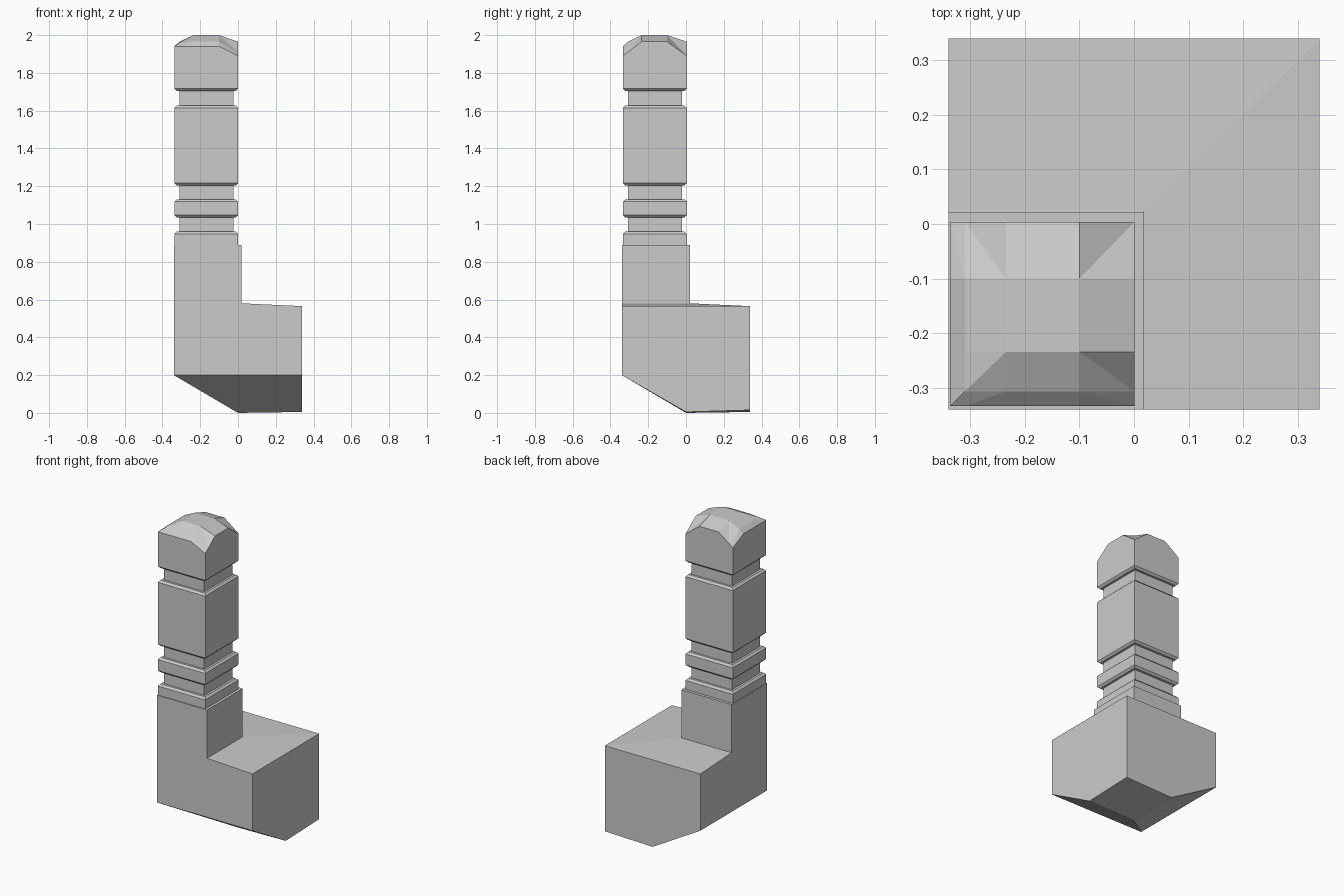
import bpy, bmesh

if "Cube" in bpy.data.objects:
    bpy.data.objects.remove(bpy.data.objects["Cube"])

CX, CY = -0.168, -0.165      # post axis


def finish(bm, name):
    bmesh.ops.recalc_face_normals(bm, faces=bm.faces)
    me = bpy.data.meshes.new(name)
    bm.to_mesh(me)
    bm.free()
    ob = bpy.data.objects.new(name, me)
    bpy.context.collection.objects.link(ob)
    return ob


def stack(name, rings):
    """Square post section from (half width, z) rings."""
    bm = bmesh.new()
    loops = [[bm.verts.new((CX + sx * h, CY + sy * h, z))
              for sx, sy in ((-1, -1), (1, -1), (1, 1), (-1, 1))] for h, z in rings]
    for lo, hi in zip(loops, loops[1:]):
        for i in range(4):
            j = (i + 1) % 4
            bm.faces.new((lo[i], lo[j], hi[j], hi[i]))
    bm.faces.new(loops[0])
    bm.faces.new(loops[-1])
    return finish(bm, name)


# Corner plinth: wedge-cut underside, sloped top, square pedestal on one corner
P = {
    "a": (-.34, -.34, .2), "b": (.34, -.34, .2), "c": (.34, 0, .005),
    "d": (.34, .34, .015), "e": (0, .34, .005), "f": (-.34, .34, .2), "g": (0, 0, 0),
    "h": (.34, -.34, .565), "i": (.34, .34, .565), "j": (-.34, .34, .565),
    "k": (.018, -.34, .58), "l": (.018, .022, .58), "m": (-.34, .022, .58),
    "K": (.018, -.34, .89), "L": (.018, .022, .89), "M": (-.34, .022, .89),
    "N": (-.34, -.34, .89),
}
bm = bmesh.new()
v = {k: bm.verts.new(p) for k, p in P.items()}
for f in ("abhkKN", "bcdih", "defji", "faNMmj", "abcg", "agef", "gcde",
          "khil", "lijm", "klLK", "lmML", "NKLM"):
    bm.faces.new([v[c] for c in f])
finish(bm, "corner_plinth")

# Turned-style square post: wide blocks with chamfers, narrow necks between
W, N, B = 0.169, 0.143, 0.012
stack("foot_block", [(W, .885), (W, .96 - B), (W - B, .96)])
for name, z0, z1 in (("ring_block", 1.035, 1.13), ("shaft_block", 1.205, 1.627)):
    stack(name, [(W - B, z0), (W, z0 + B), (W, z1 - B), (W - B, z1)])
for n, (z0, z1) in enumerate(((.95, 1.045), (1.12, 1.215), (1.617, 1.715))):
    stack(f"neck_{n + 1}", [(N, z0), (N, z1)])

# Faceted head: uneven height grid on top, walls dropped from its border
xs = (CX - W, -.31, -.235, -.1, CX + W)
ys = (CY - W, -.307, -.235, -.1, CY + W)
H = ((1.94, 1.94, 1.94, 1.94, 1.89),
     (1.94, 1.96, 1.965, 1.965, 1.91),
     (1.94, 1.965, 2.0, 2.0, 1.965),
     (1.94, 1.965, 2.0, 2.0, 1.965),
     (1.89, 1.91, 1.965, 1.965, 1.89))
bm = bmesh.new()
g = [[bm.verts.new((x, y, H[r][c])) for c, x in enumerate(xs)] for r, y in enumerate(ys)]
for r in range(4):
    for c in range(4):
        p, q, s, t = g[r][c], g[r][c + 1], g[r + 1][c + 1], g[r + 1][c]
        # diagonals run from the corners toward the centre
        tris = ((p, q, s), (p, s, t)) if (r < 2) == (c < 2) else ((p, q, t), (q, s, t))
        for tri in tris:
            bm.faces.new(tri)
edges = [e for e in bm.edges if e.is_boundary]
for z, k in ((1.705 + B, 1), (1.705, (W - B) / W)):
    geo = bmesh.ops.extrude_edge_only(bm, edges=edges)["geom"]
    for w in geo:
        if isinstance(w, bmesh.types.BMVert):
            w.co = (CX + (w.co.x - CX) * k, CY + (w.co.y - CY) * k, z)
    edges = [e for e in geo if isinstance(e, bmesh.types.BMEdge)
             and all(abs(w.co.z - z) < 1e-5 for w in e.verts)]
bmesh.ops.holes_fill(bm, edges=edges, sides=0)
bmesh.ops.dissolve_limit(bm, angle_limit=0.01, verts=bm.verts, edges=bm.edges)
finish(bm, "post_head")
